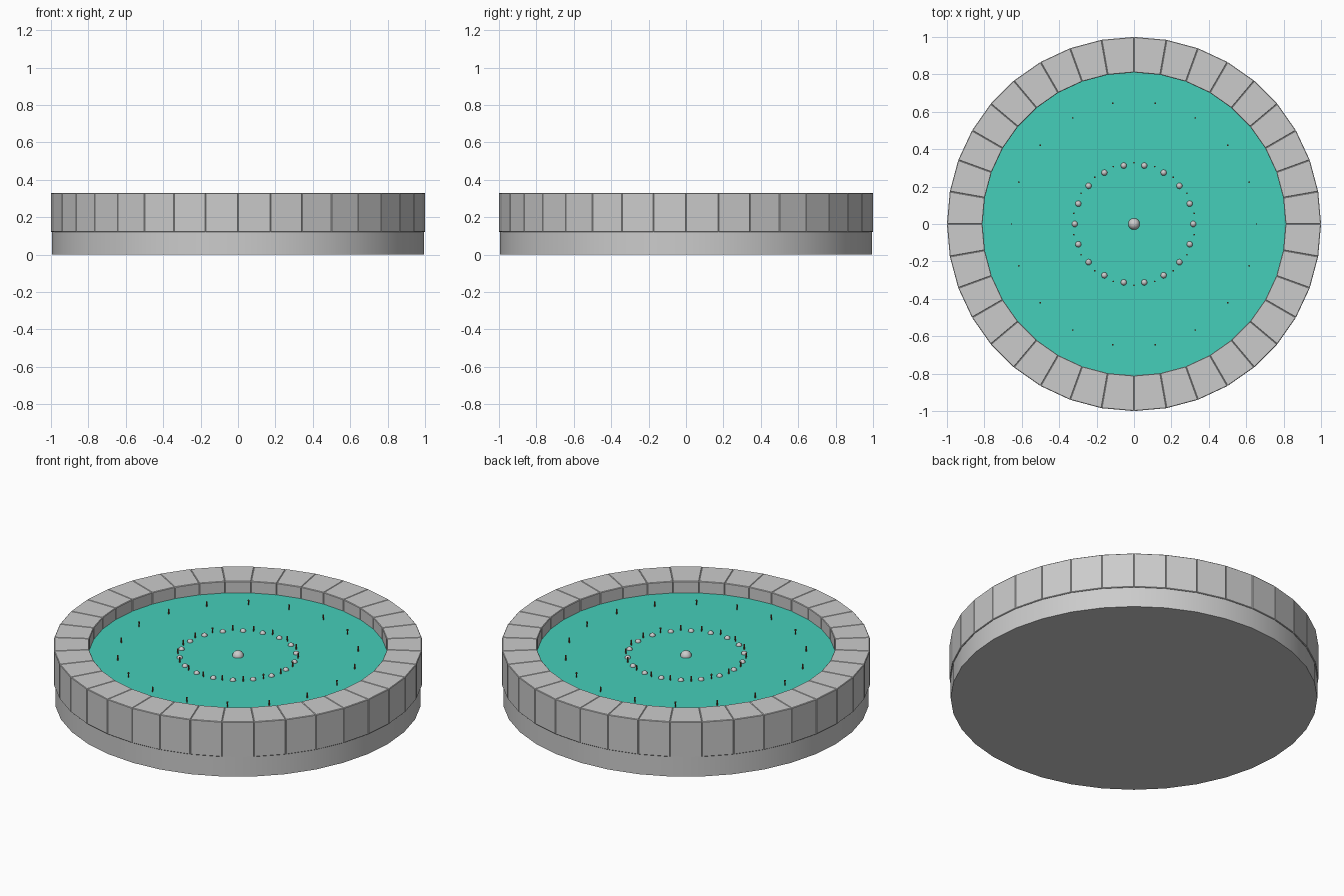
import bpy, bmesh
from math import sin, cos, pi, radians

if "Cube" in bpy.data.objects:
    bpy.data.objects.remove(bpy.data.objects["Cube"])

WATER_Z = 0.26


def polar(r, deg, z):
    a = radians(deg)
    return (r * cos(a), r * sin(a), z)


def make_object(name, bm, smooth=False, mat=None):
    bmesh.ops.recalc_face_normals(bm, faces=bm.faces[:])
    mesh = bpy.data.meshes.new(name)
    bm.to_mesh(mesh)
    bm.free()
    obj = bpy.data.objects.new(name, mesh)
    bpy.context.collection.objects.link(obj)
    if mat:
        mesh.materials.append(mat)
    if smooth:
        bpy.ops.object.select_all(action='DESELECT')
        obj.select_set(True)
        bpy.context.view_layer.objects.active = obj
        bpy.ops.object.shade_smooth_by_angle(angle=radians(35))
    return obj


def colour(name, rgb):
    mat = bpy.data.materials.new(name)
    mat.diffuse_color = (*rgb, 1)
    mat.use_nodes = True
    mat.node_tree.nodes["Principled BSDF"].inputs["Base Color"].default_value = mat.diffuse_color
    return mat


def repeat(obj, name, count, radius, start, z):
    """Place an object and linked copies of it evenly around a circle."""
    for i in range(count):
        o = obj if i == 0 else obj.copy()
        if i:
            bpy.context.collection.objects.link(o)
        o.name = f"{name}_{i + 1}"
        o.location = polar(radius, start + 360 / count * i, z)


def sphere(name, r):
    bm = bmesh.new()
    bmesh.ops.create_uvsphere(bm, u_segments=16, v_segments=10, radius=r)
    return make_object(name, bm, smooth=True)


water_mat = colour("water_green", (0.06, 0.62, 0.49))
metal_mat = colour("nozzle_brown", (0.22, 0.08, 0.03))

# round foundation
bm = bmesh.new()
rings = [[bm.verts.new(polar(0.994, 10 * i, z)) for i in range(36)] for z in (0, 0.125)]
bm.faces.new(rings[0])
bm.faces.new(rings[1])
for i in range(36):
    j = (i + 1) % 36
    bm.faces.new((rings[0][i], rings[0][j], rings[1][j], rings[1][i]))
make_object("foundation", bm, smooth=True)

# ring of 36 flat-faced stones with chamfered edges
bm = bmesh.new()
for i in range(36):
    a, b = 10 * i, 10 * i + 10
    low, high = [[bm.verts.new(polar(r, d, z)) for r, d in
                  ((0.81, a), (1, a), (1, b), (0.81, b))] for z in (0.12, 0.33)]
    bm.faces.new(low)
    bm.faces.new(high)
    for k in range(4):
        m = (k + 1) % 4
        bm.faces.new((low[k], low[m], high[m], high[k]))
stones = make_object("wall_stones", bm)
bevel = stones.modifiers.new("chamfer", 'BEVEL')
bevel.width = 0.003
bevel.segments = 1

# water surface
bm = bmesh.new()
bmesh.ops.create_circle(bm, cap_ends=True, segments=36, radius=0.812)
water = make_object("water", bm, mat=water_mat)
water.location.z = WATER_Z

# centre ball and ring of small balls
sphere("centre_ball", 0.031).location.z = WATER_Z
repeat(sphere("ball", 0.016), "ball", 18, 0.317, 0, WATER_Z)

# slim nozzles rising from the water in two rings
for name, radius, start in (("inner_nozzle", 0.327, 10), ("outer_nozzle", 0.655, 0)):
    bm = bmesh.new()
    bmesh.ops.create_cone(bm, cap_ends=True, segments=8, radius1=0.003,
                          radius2=0.0045, depth=0.04)
    nozzle = make_object(name, bm, mat=metal_mat)
    repeat(nozzle, name, 18, radius, start, WATER_Z + 0.01)
